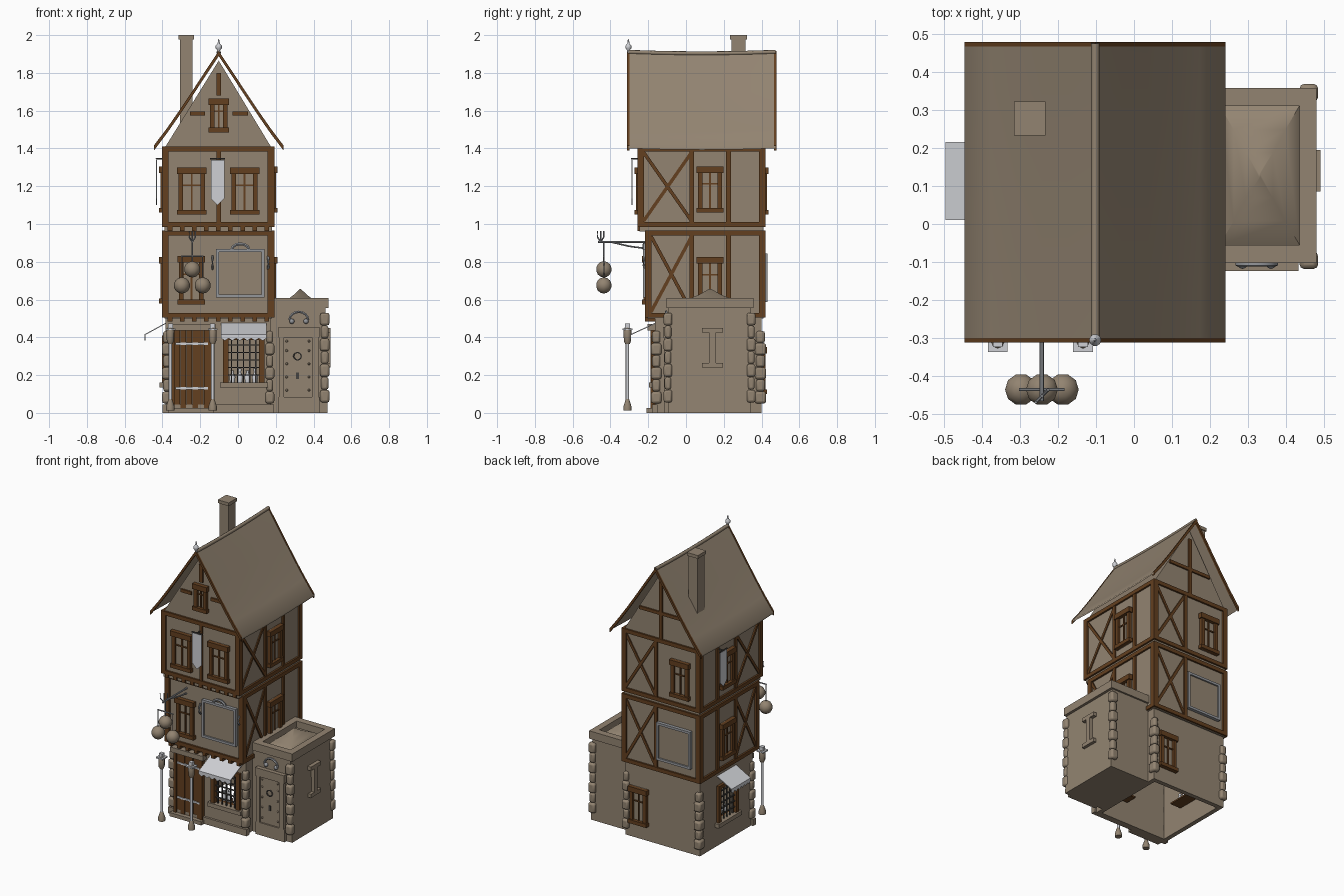
import bpy, bmesh, math
from mathutils import Vector

if "Cube" in bpy.data.objects:
    bpy.data.objects.remove(bpy.data.objects["Cube"])

def material(name, rgb):
    m = bpy.data.materials.new(name)
    m.diffuse_color = (*rgb, 1)
    m.use_nodes = True
    m.node_tree.nodes["Principled BSDF"].inputs["Base Color"].default_value = m.diffuse_color
    return m

TAUPE = material("taupe_plaster", (0.29, 0.23, 0.165))
OAK = material("oak_brown", (0.125, 0.05, 0.014))
PALE = material("pale_grey", (0.62, 0.63, 0.66))
GREY = material("steel_grey", (0.30, 0.31, 0.33))
IRON = material("dark_iron", (0.06, 0.055, 0.05))
parts = {}

def part(name, mat, smooth=False, bevel=0):
    return parts.setdefault(name, (bmesh.new(), mat, smooth, bevel))[0]

def loft(bm, loops):
    rings = [[bm.verts.new(p) for p in l] for l in loops]
    n = len(rings[0])
    for a, b in zip(rings, rings[1:]):
        for i in range(n):
            bm.faces.new((a[i], a[(i + 1) % n], b[(i + 1) % n], b[i]))
    bm.faces.new(rings[0][::-1])
    bm.faces.new(rings[-1])

def box(bm, x0, x1, y0, y1, z0, z1):
    loft(bm, [[(x0, y0, z), (x1, y0, z), (x1, y1, z), (x0, y1, z)] for z in (z0, z1)])

def lathe(bm, x, y, prof, seg=10):
    loft(bm, [[(x + r * math.cos(2 * math.pi * i / seg), y + r * math.sin(2 * math.pi * i / seg), z)
               for i in range(seg)] for r, z in prof])

def ball(bm, x, y, z, r, seg=10, rings=7):
    lathe(bm, x, y, [(max(r * math.sin(math.pi * k / rings), r * .02), z - r * math.cos(math.pi * k / rings))
                     for k in range(rings + 1)], seg)

def rod(bm, pts, r, seg=6):
    pts = [Vector(p) for p in pts]
    loops = []
    for i, p in enumerate(pts):
        d = (pts[min(i + 1, len(pts) - 1)] - pts[max(i - 1, 0)]).normalized()
        q = d.to_track_quat('Z', 'Y')
        loops.append([p + q @ Vector((r * math.cos(2 * math.pi * k / seg), r * math.sin(2 * math.pi * k / seg), 0))
                      for k in range(seg)])
    loft(bm, loops)

# A wall face maps (u along wall, n outward, z) to the world
def wall(side, pos):
    return {'front': lambda u, n, z: (u, pos - n, z), 'back': lambda u, n, z: (u, pos + n, z),
            'right': lambda u, n, z: (pos + n, u, z), 'left': lambda u, n, z: (pos - n, u, z)}[side]

def plate(bm, f, pts, n0, n1):
    loft(bm, [[f(u, n, z) for u, z in pts] for n in (n0, n1)])

def slab(bm, f, u0, u1, z0, z1, n0=-.01, n1=.014):
    plate(bm, f, [(u0, z0), (u1, z0), (u1, z1), (u0, z1)], n0, n1)

def beam(bm, f, a, b, w=.02, n1=.01):
    d = Vector((b[0] - a[0], b[1] - a[1])).normalized() * w / 2
    s = (-d.y, d.x)
    plate(bm, f, [(a[0] + s[0], a[1] + s[1]), (b[0] + s[0], b[1] + s[1]),
                  (b[0] - s[0], b[1] - s[1]), (a[0] - s[0], a[1] - s[1])], -.01, n1)

def window(f, u, z0, z1, w):
    fr, gl, h = part("window_frames", OAK), part("window_panes", TAUPE), w / 2
    slab(gl, f, u - h + .02, u + h - .02, z0, z1, -.01, .005)
    slab(fr, f, u - h, u + h, z1 - .035, z1, -.01, .028)
    slab(fr, f, u - h, u + h, z0, z0 + .025, -.01, .028)
    for s in (-1, 1):
        slab(fr, f, u + s * (h - .02) - .012, u + s * (h - .02) + .012, z0, z1 - .02, -.01, .02)
    slab(fr, f, u - .005, u + .005, z0, z1, -.01, .012)
    zm = z0 + (z1 - z0) * .62
    slab(fr, f, u - h + .02, u + h - .02, zm - .004, zm + .004, -.01, .012)

X0, X1, YB, RX = -.39, .18, .41, -.102
# Hollow ground floor with openings for the shop windows
g = part("ground_floor_walls", TAUPE)
box(g, -.385, .175, .37, .40, 0, .52)
box(g, .145, .175, -.165, .37, 0, .52)
for u0, u1, z0, z1 in ((-.385, -.06, 0, .52), (.12, .175, 0, .52), (-.06, .12, 0, .16), (-.06, .12, .40, .52)):
    box(g, u0, u1, -.165, -.135, z0, z1)
for u0, u1, z0, z1 in ((-.135, .03, 0, .52), (.20, .37, 0, .52), (.03, .20, 0, .16), (.03, .20, .40, .52)):
    box(g, -.385, -.355, u0, u1, z0, z1)
box(g, -.40, .19, -.18, -.15, 0, .045)
box(g, -.37, -.13, -.21, -.16, 0, .025)
# Jettied upper floors and gable
u = part("upper_walls", TAUPE)
box(u, X0, X1, -.205, YB, .50, .96)
box(u, X0, X1, -.245, YB, .96, 1.41)
loft(u, [[(X0, y, 1.40), (X1, y, 1.40), (RX, y, 1.865)] for y in (-.245, YB)])

# Timber framing
t = part("timber_frame", OAK)
for z0, z1, yf in ((.505, .965, -.205), (.985, 1.41, -.245)):
    F, B, R, L = wall('front', yf), wall('back', YB), wall('right', X1), wall('left', X0)
    for f, a, b in ((F, X0, X1), (B, X0, X1), (R, yf, YB), (L, yf, YB)):
        for z in (z0 + .012, z1 - .012):
            beam(t, f, (a - .01, z), (b + .01, z), .026, .012)
        for p in (a + .006, b - .006):
            beam(t, f, (p, z0), (p, z1), .034, .012)
    # Cross braces on both sides and at the back
    for f, a, b in ((R, yf + .02, .03), (L, yf + .02, .03), (B, -.06, X1 - .015)):
        beam(t, f, (a, z0 + .03), (b, z1 - .03), .018, .007)
        beam(t, f, (a, z1 - .03), (b, z0 + .03), .018, .009)
    for f in (R, L):
        for p in (.03, .225):
            beam(t, f, (p, z0), (p, z1), .024)
        window(f, .127, z0 + .075, z0 + .32, .145)
    beam(t, B, (-.065, z0), (-.065, z1), .024)
    for i in range(9):
        p = X0 + .03 + i * .064
        box(t, p - .012, p + .012, yf - .012, yf + .05, z0 - .022, z0)
F3, F2, B3 = wall('front', -.245), wall('front', -.205), wall('back', YB)
beam(t, F3, (RX, 1.0), (RX, 1.40), .022)
for p in (-.245, .035):
    window(F3, p, 1.05, 1.30, .155)
window(F2, -.247, .575, .83, .145)
window(B3, -.25, 1.05, 1.30, .145)
window(wall('back', .40), .07, .10, .35, .14)
window(F3, RX, 1.485, 1.665, .108)
beam(t, F3, (RX, 1.68), (RX, 1.80), .026)
for p in (-.255, -.028):
    beam(t, F3, (p, 1.585), (p + .08, 1.585), .022)
beam(t, B3, (RX, 1.41), (RX, 1.80), .024)
beam(t, B3, (-.26, 1.585), (.06, 1.585), .022)

# Flared roof, barge boards and ridge
half = [(0, 1.905), (.07, 1.80), (.14, 1.693), (.21, 1.588), (.275, 1.495), (.343, 1.405)]
line = [(RX - d, z) for d, z in half[::-1]] + [(RX + d, z) for d, z in half[1:]]
def roof_loop(y, up, down):
    return [(x, y, z + up) for x, z in line] + [(x, y, z - down) for x, z in line[::-1]]
sag = lambda y: .008 * ((y - .083) / .39) ** 2
ys = [-.305 + i * .13 for i in range(7)]
loft(part("roof", TAUPE, True), [roof_loop(y, sag(y), .012 - sag(y)) for y in ys])
for y in (-.312, .466):
    loft(part("barge_boards", OAK), [roof_loop(v, .011, .016) for v in (y, y + .012)])
rod(part("ridge_cap", TAUPE, True), [(RX, y, 1.903 + sag(y)) for y in ys], .011, 8)
lathe(part("finial", PALE, True), RX, -.305, [(.006, 1.89), (.007, 1.92), (.016, 1.93), (.016, 1.945),
                                              (.006, 1.955), (.004, 1.972), (.001, 1.98)])
# Chimney
c = part("chimney", TAUPE)
box(c, -.306, -.24, .24, .315, 1.50, 1.98)
box(c, -.315, -.233, .233, .322, 1.978, 2.0)

# Annex with parapet and small hipped roof
a = part("annex", TAUPE)
loft(a, [[(.17, -.095, z), (x, -.095, z), (x, .345, z), (.17, .345, z)] for x, z in ((.475, 0), (.462, .56))])
for b in ((.18, .48, -.102, -.055), (.18, .48, .31, .357), (.435, .48, -.055, .31), (.18, .225, -.055, .31)):
    box(a, *b, .555, .608)
loft(part("annex_roof", TAUPE, True), [[(.33 - w, .128 - d, z), (.33 + w, .128 - d, z), (.33 + w, .128 + d, z),
     (.33 - w, .128 + d, z)] for w, d, z in ((.105, .183, .562), (.068, .12, .60), (.035, .06, .625), (.002, .004, .657))])
# Wall anchor
AR = wall('right', .468)
for s in ((.085, .195, .425, .45), (.085, .195, .24, .265), (.122, .158, .25, .44)):
    slab(part("wall_anchor", TAUPE), AR, *s, -.01, .022)
# Annex door, surround, studs and bracket ornament
AF = wall('front', -.095)
d = part("annex_door", TAUPE)
slab(d, AF, .24, .395, .085, .40, 0, .012)
for s in ((.218, .243), (.392, .425)):
    slab(d, AF, *s, .07, .41, 0, .022)
slab(d, AF, .215, .432, .40, .455, 0, .028)
slab(d, AF, .215, .432, .0, .085, 0, .022)
for z in (.12, .19, .26, .33, .38):
    for x in (.258, .376):
        ball(part("door_studs", TAUPE, True), x, -.108, z, .007, 6, 4)
k = part("door_knocker", IRON, True)
rod(k, [(.315 + .02 * math.cos(i * math.pi / 6), -.11, .30 + .02 * math.sin(i * math.pi / 6)) for i in range(13)], .004)
slab(k, AF, .308, .322, .18, .215, 0, .016)
o = part("door_ornament", GREY, True)
rod(o, [(.322 + .05 * math.cos(i * math.pi / 8), -.105, .49 + .045 * math.sin(i * math.pi / 8)) for i in range(9)], .007)
for x in (.285, .36):
    ball(o, x, -.105, .485, .014, 8, 5)

# Rounded corner stones
q = part("corner_stones", TAUPE, True, .012)
for i in range(6):
    e = .006 * (i % 2)
    z = .05 + i * .064
    for x0, x1 in ((-.402 + e, -.35 - e), (.145 + e, .192 - e)):
        for y0, y1 in ((-.185 + e, -.13 - e), (.365 + e, .424 - e)):
            box(q, x0, x1, y0, y1, z, z + .063)
for i in range(7):
    e = .005 * (i % 2)
    for y0, y1 in ((-.118 + e, -.073 - e), (.322 + e, .368 - e)):
        box(q, .435 + e, .484 - e, y0, y1, .055 + i * .068, .122 + i * .068)

# Plank double door with straps
G = wall('front', -.165)
for i in range(6):
    slab(part("front_door", OAK), G, -.335 + i * .031, -.306 + i * .031, .025, .435, 0, .014 + .004 * (i % 2))
for p in (-.345, -.148):
    slab(part("door_posts", OAK), G, p - .01, p + .01, .025, .44, 0, .024)
slab(part("door_lintel", TAUPE), G, -.37, -.12, .437, .47, 0, .04)
for z in (.125, .36):
    slab(part("door_straps", PALE), G, -.33, -.155, z, z + .012, 0, .022)

# Shop windows with grilles, goods and scalloped awnings
for f, c, w, reach in ((G, .03, .24, .13), (wall('left', -.385), .113, .205, .11)):
    fr, gr, aw = part("shop_window_frames", OAK), part("shop_grilles", IRON), part("awnings", PALE)
    slab(part("shop_sills", TAUPE), f, c - .125, c + .125, .135, .162, -.02, .03)
    for s in (-1, 1):
        slab(fr, f, c + s * .095 - .014, c + s * .095 + .014, .16, .41, -.02, .018)
    slab(fr, f, c - .105, c + .105, .385, .41, -.02, .018)
    for i in range(5):
        slab(gr, f, c - .064 + i * .032 - .003, c - .064 + i * .032 + .003, .16, .39, -.004, .006)
        slab(gr, f, c - .09, c + .09, .197 + i * .04, .203 + i * .04, -.004, .006)
    goods = part("shop_goods", PALE, True)
    for i in range(4):
        x, y, z = f(c - .06 + i * .04, -.06, .19)
        lathe(goods, x, y, [(.012, z - .03), (.016, z), (.006, z + .025), (.01, z + .035 + .01 * (i % 2))], 8)
    slab(part("shop_shelf", OAK), f, c - .09, c + .09, .15, .16, -.11, -.02)
    loft(aw, [[f(v, n, z) for n, z in ((0, .47), (0, .476), (reach, .416), (reach, .41))] for v in (c - w / 2, c + w / 2)])
    for i in range(6):
        v, s = c - w / 2 + i * w / 6, w / 6
        plate(aw, f, [(v, .413), (v, .395), (v + s * .5, .382), (v + s, .395), (v + s, .413)], reach - .004, reach)

# Framed sign boards
for f, c, z in ((F2, .0125, .62), (B3, -.205, .595)):
    slab(part("sign_panels", TAUPE), f, c - .12, c + .12, z, z + .24, 0, .012)
    fr = part("sign_frames", GREY)
    for s in (-1, 1):
        slab(fr, f, c + s * .12 - .008, c + s * .12 + .008, z - .008, z + .248, 0, .022)
        slab(fr, f, c - .12, c + .12, z + .12 + s * .12 - .008, z + .12 + s * .12 + .008, 0, .022)
rod(part("sign_crest", GREY, True), [(.0125 + .045 * math.cos(i * math.pi / 6), -.22, .865 + .03 * math.sin(i * math.pi / 6))
                                     for i in range(7)], .009)
for x in (-.135, .16):
    rod(part("sign_handles", GREY, True), [(x, -.21, .76), (x, -.225, .78), (x, -.225, .81), (x, -.21, .83)], .006)

# Hanging banners
for f, c in ((F3, -.108), (wall('left', X0), .215)):
    plate(part("banners", PALE), f, [(c - .036, 1.34), (c - .036, 1.135), (c, 1.10), (c + .036, 1.135), (c + .036, 1.34)], .038, .044)
    rod(part("banner_rods", IRON), [f(c - .04, .041, 1.345), f(c + .04, .041, 1.345)], .005)
    rod(part("banner_rods", IRON), [f(c, 0, 1.345), f(c, .045, 1.345)], .005)

# Bracket with three hanging balls
BX = -.242
br = part("ball_bracket", GREY)
rod(br, [(BX, -.20, .905), (BX, -.465, .905)], .006)
rod(br, [(BX, -.21, .87), (BX, -.30, .882), (BX, -.40, .905)], .005)
rod(br, [(BX - .06, -.435, .83), (BX + .06, -.435, .83)], .004)
rod(br, [(BX, -.435, .905), (BX, -.435, .79)], .004)
for s in (-1, 0, 1):
    rod(br, [(BX, -.452, .905), (BX + s * .016, -.452 + s * .016, .93), (BX + s * .016, -.452 + s * .016, .962)], .004)
    z = .675 if s else .76
    rod(br, [(BX + s * .055, -.435, .83), (BX + s * .055, -.435, z)], .003)
    ball(part("hanging_balls", TAUPE, True), BX + s * .055, -.435, z, .043)

# Lamp posts
for x in (-.358, -.134):
    lathe(part("lamp_bases", TAUPE, True), x, -.31, [(.022, .012), (.022, .035), (.012, .065), (.008, .075)])
    lathe(part("lamp_poles", PALE, True), x, -.31, [(.009, .06), (.009, .375)], 8)
    lathe(part("lamp_lanterns", TAUPE, True), x, -.31, [(.012, .365), (.019, .38), (.021, .44), (.012, .455)], 8)
    lp = part("lamp_caps", PALE)
    box(lp, x - .026, x + .026, -.336, -.284, .438, .447)
    box(lp, x - .013, x + .013, -.323, -.297, .447, .472)

# Turn every part into an object
for name, (bm, mat, smooth, bevel) in parts.items():
    bmesh.ops.recalc_face_normals(bm, faces=bm.faces)
    me = bpy.data.meshes.new(name)
    bm.to_mesh(me)
    bm.free()
    me.materials.append(mat)
    ob = bpy.data.objects.new(name, me)
    bpy.context.collection.objects.link(ob)
    if bevel:
        md = ob.modifiers.new("rounding", 'BEVEL')
        md.width, md.segments = bevel, 2
    if smooth:
        bpy.ops.object.select_all(action='DESELECT')
        ob.select_set(True)
        bpy.context.view_layer.objects.active = ob
        bpy.ops.object.shade_smooth_by_angle(angle=math.radians(50))
